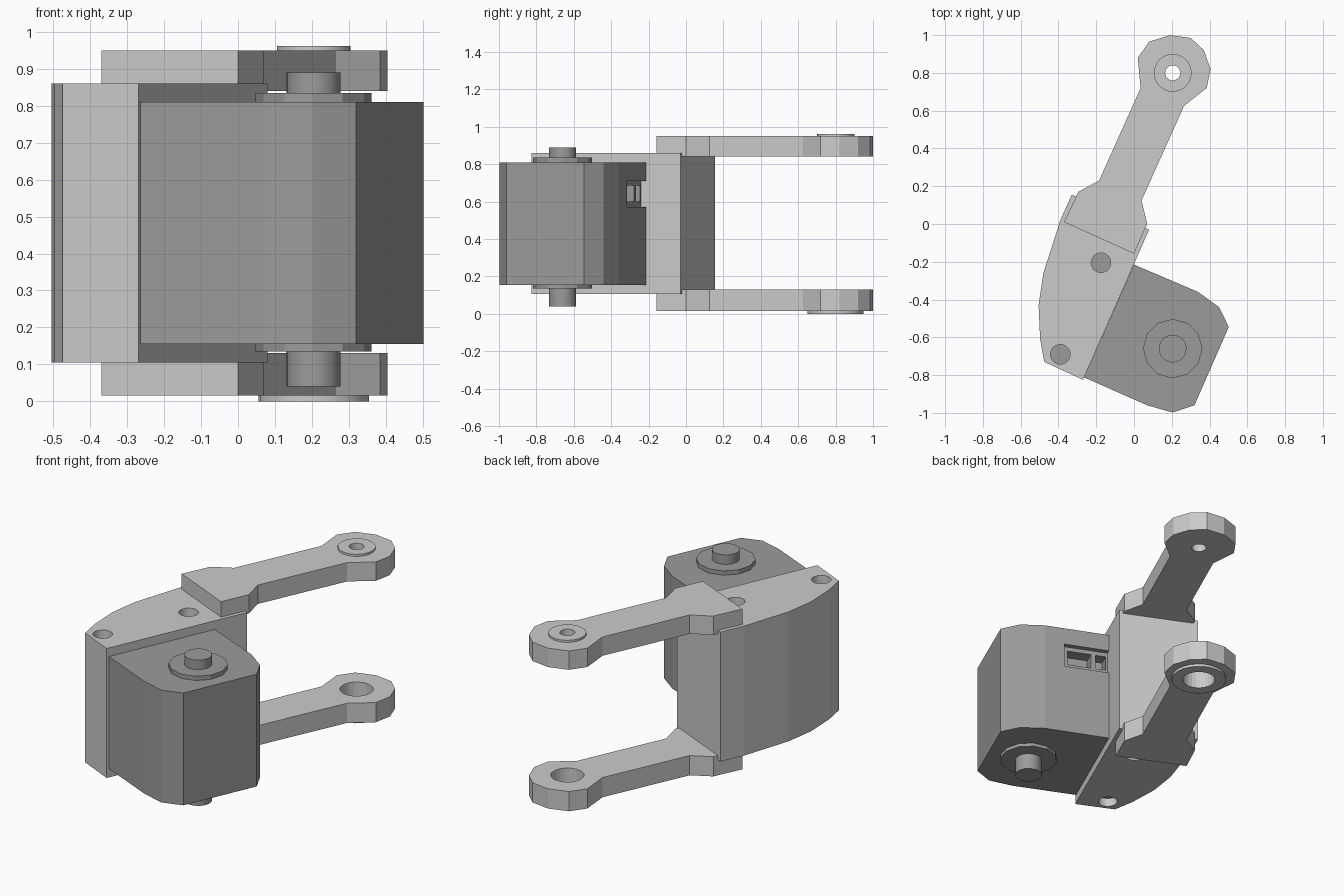
import bpy, bmesh, math
from mathutils import Vector

if "Cube" in bpy.data.objects:
    bpy.data.objects.remove(bpy.data.objects["Cube"])

dark = bpy.data.materials.new("dark_grey")
dark.diffuse_color = (0.33, 0.33, 0.33, 1)
dark.use_nodes = True
dark.node_tree.nodes["Principled BSDF"].inputs["Base Color"].default_value = dark.diffuse_color


def prism(name, outline, z0, z1, mat=None):
    """Flat outline in the top view, extruded from z0 to z1."""
    bm = bmesh.new()
    low = bm.faces.new([bm.verts.new((p[0], p[1], z0)) for p in outline])
    new = bmesh.ops.extrude_face_region(bm, geom=[low], use_keep_orig=True)["geom"]
    for v in new:
        if isinstance(v, bmesh.types.BMVert):
            v.co.z = z1
    bmesh.ops.recalc_face_normals(bm, faces=bm.faces)
    me = bpy.data.meshes.new(name)
    bm.to_mesh(me)
    bm.free()
    ob = bpy.data.objects.new(name, me)
    bpy.context.collection.objects.link(ob)
    if mat:
        me.materials.append(mat)
    return ob


def circle(c, r, n):
    return [(c[0] + r * math.cos(2 * math.pi * i / n),
             c[1] + r * math.sin(2 * math.pi * i / n)) for i in range(n)]


def disc(name, c, r, z0, z1, n=24, mat=None):
    ob = prism(name, circle(c, r, n), z0, z1, mat)
    if n > 12:
        smooth(ob)
    return ob


def smooth(ob):
    bpy.ops.object.select_all(action='DESELECT')
    ob.select_set(True)
    bpy.context.view_layer.objects.active = ob
    bpy.ops.object.shade_smooth_by_angle(angle=math.radians(20))


def cut(ob, cutter):
    m = ob.modifiers.new("cut", 'BOOLEAN')
    m.operation, m.solver, m.object = 'DIFFERENCE', 'EXACT', cutter
    bpy.context.view_layer.objects.active = ob
    bpy.ops.object.modifier_apply(modifier=m.name)
    bpy.data.objects.remove(cutter)


# Curved mounting body
body = prism("bracket_body", [
    (-0.33, 0.155), (-0.39, 0.02), (-0.48, -0.26), (-0.505, -0.43),
    (-0.497, -0.61), (-0.475, -0.73), (-0.27, -0.825), (0.08, -0.03)], 0.105, 0.86)

# Screw holes on both ends, with dark screws at the bottom
for i, c in enumerate([(-0.175, -0.205), (-0.39, -0.69)]):
    for side, z, s in (("top", 0.86, -1), ("bottom", 0.105, 1)):
        a, b = sorted((z - s * 0.05, z + s * 0.06))
        cut(body, prism("hole_cutter", circle(c, 0.052, 24), a, b))
        a, b = sorted((z + s * 0.05, z + s * 0.07))
        disc(f"screw_{side}_{i + 1}", c, 0.052, a, b, mat=dark)

# Motor block
motor = prism("motor_block", [
    (0.0, -0.215), (0.34, -0.36), (0.45, -0.44), (0.502, -0.545),
    (0.32, -0.96), (0.205, -0.998), (0.07, -0.96), (-0.264, -0.812)], 0.155, 0.81, dark)

# Connector port: shallow recess with two deeper sockets
start = Vector((0.0, -0.215))
along = Vector((0.34, -0.145)).normalized()
out = Vector((-along.y, along.x))
for t0, t1, depth, z0, z1 in ((-0.05, 0.255, 0.028, 0.57, 0.71),
                              (0.095, 0.23, 0.1, 0.6, 0.685),
                              (0.01, 0.07, 0.1, 0.6, 0.685)):
    pts = [start + along * t + out * d
           for t, d in ((t0, 0.05), (t0, -depth), (t1, -depth), (t1, 0.05))]
    cut(motor, prism("port_cutter", pts, z0, z1))

# Motor collar and shaft at both ends
axis = (0.205, -0.66)
for side, z0, z1, p0, p1 in (("top", 0.81, 0.835, 0.835, 0.89),
                             ("bottom", 0.135, 0.155, 0.04, 0.135)):
    disc("motor_collar_" + side, axis, 0.157, z0, z1, 12, dark)
    disc("motor_shaft_" + side, axis, 0.073, p0, p1, 24, dark)

# Twin arms with an end eye and a raised ring
arm = [(-0.37, 0.01), (-0.295, 0.17), (-0.185, 0.23), (0.035, 0.72),
       (0.02, 0.88), (0.08, 0.965), (0.19, 1.0), (0.3, 0.985), (0.37, 0.92),
       (0.405, 0.82), (0.385, 0.72), (0.265, 0.625), (0.04, 0.125),
       (0.07, 0.0), (0.0, -0.157)]
eye = (0.205, 0.8)
for side, z0, z1, r0, r1, ring, hole in (
        ("top", 0.84, 0.95, 0.95, 0.962, 0.1, 0.04),
        ("bottom", 0.015, 0.13, 0.0, 0.015, 0.15, 0.088)):
    for ob in (prism("arm_" + side, arm, z0, z1),
               disc("arm_ring_" + side, eye, ring, r0, r1, 24)):
        cut(ob, prism("eye_cutter", circle(eye, hole, 24), -0.1, 1.1))
